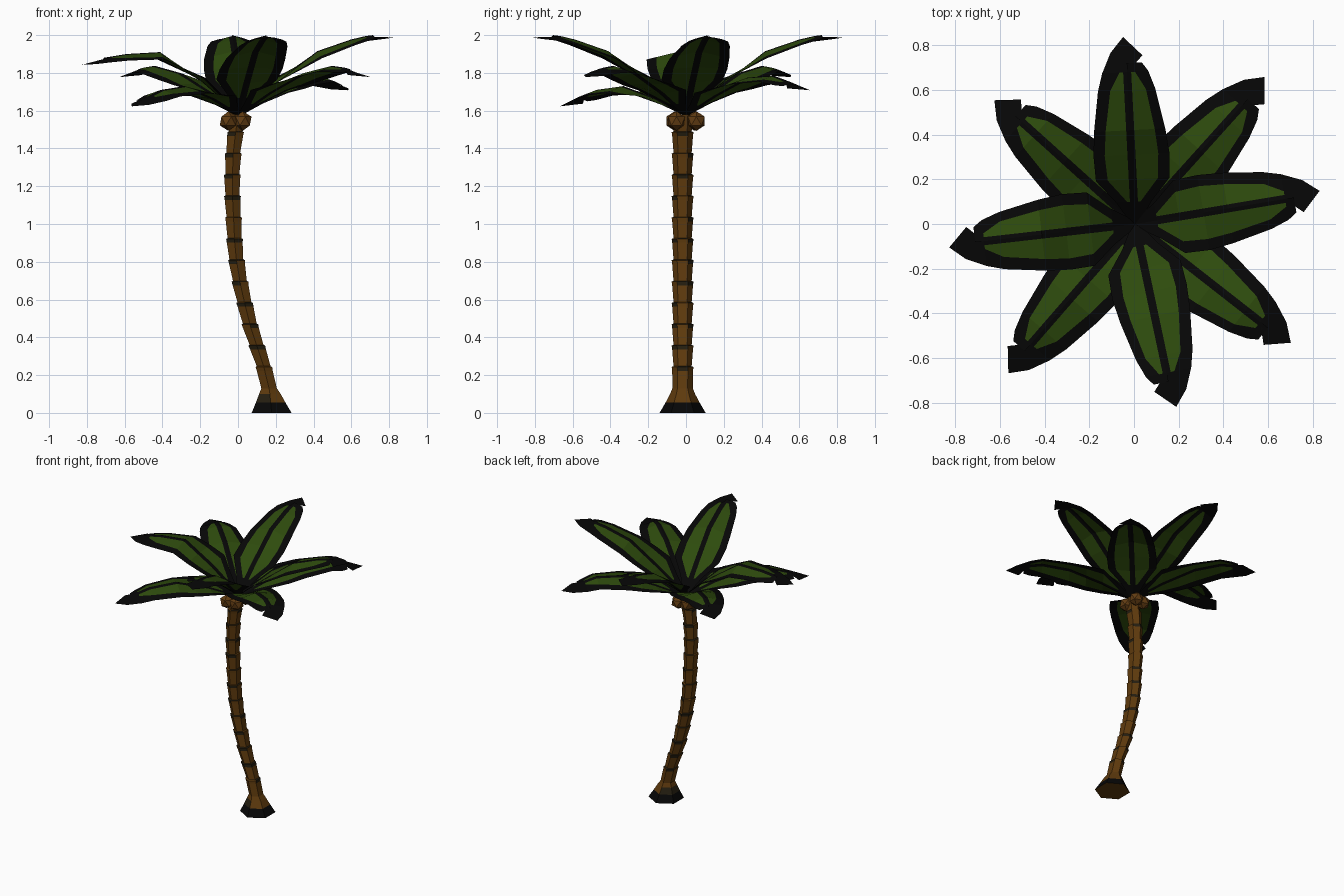
import bpy, bmesh, math, random
from mathutils import Vector

if "Cube" in bpy.data.objects:
    bpy.data.objects.remove(bpy.data.objects["Cube"])

random.seed(4)


def material(name, rgb):
    m = bpy.data.materials.new(name)
    m.diffuse_color = (*rgb, 1)
    m.use_nodes = True
    m.node_tree.nodes["Principled BSDF"].inputs["Base Color"].default_value = m.diffuse_color
    return m


GREEN = material("leaf green", (0.027, 0.070, 0.004))
BLACK = material("leaf black", (0.002, 0.002, 0.002))
BROWN = material("bark brown", (0.112, 0.042, 0.004))
DARK = material("bark dark", (0.018, 0.013, 0.005))
NUT = material("coconut brown", (0.120, 0.045, 0.006))


def finish(bm, name, mats):
    mesh = bpy.data.meshes.new(name)
    bm.to_mesh(mesh)
    bm.free()
    for m in mats:
        mesh.materials.append(m)
    ob = bpy.data.objects.new(name, mesh)
    bpy.context.collection.objects.link(ob)
    return ob


def interp(points, t):
    for (a, va), (b, vb) in zip(points, points[1:]):
        if t <= b:
            return va + (vb - va) * (t - a) / (b - a)
    return points[-1][1]


# Trunk: hexagonal rings that flare upward, along a bent path
PATH = [(0, .178), (.12, .167), (.25, .135), (.45, .068), (.65, .018), (.85, -.015),
        (1.0, -.022), (1.2, -.032), (1.4, -.024), (1.6, .003)]


def build_trunk():
    bm = bmesh.new()
    # (height, radius, chance that the band below is dark)
    levels = [(0, .122, 0), (.055, .09, 1), (.10, .066, .7), (.13, .054, 0)]
    z, step = .13, .113
    for i in range(13):
        top = z + step
        levels += [(top - .02, .055, 0), (top, .058, .45), (top + .004, .048, .8)]
        z = top
    levels = [l for l in levels if l[0] < 1.59]
    rings = []
    for z, r, _ in levels:
        cx = interp(PATH, z)
        sx = 1 if z < .11 else .88
        rings.append([bm.verts.new((cx + r * sx * math.sin(k * math.pi / 3),
                                    -.018 + r * math.cos(k * math.pi / 3), z))
                      for k in range(6)])
    for i in range(len(rings) - 1):
        for k in range(6):
            j = (k + 1) % 6
            f = bm.faces.new((rings[i][k], rings[i][j], rings[i + 1][j], rings[i + 1][k]))
            dark = random.random() < levels[i + 1][2]
            f.material_index = 2 if i == 0 else int(dark)
    bm.faces.new(rings[0])
    bm.faces.new(rings[-1])
    bmesh.ops.recalc_face_normals(bm, faces=bm.faces)
    finish(bm, "trunk", [BROWN, DARK, BLACK])


# Frond outline: distance, short half width, long half width, outer edge of green panel
OUTLINE = [(0, .015, .015, .012), (.1, .08, .08, .03), (.2, .165, .165, .112),
           (.31, .17, .17, .12), (.42, .157, .162, .11), (.6, .122, .135, .08),
           (.68, .095, .112, .035), (.72, .068, .068, .03)]
TIP = [(.68, .112), (.77, .07), (.838, .01), (.752, -.072), (.695, -.017), (.68, 0)]
# Cross-section: a slight V near the stem that turns into a droop further out
DROOP = [(0, -.3), (.2, -.12), (.42, .24), (.9, .28)]


def build_frond(name, angle, profile, stretch):
    bm = bmesh.new()
    a = math.radians(angle)
    along = Vector((math.cos(a), math.sin(a), 0))
    side = Vector((-math.sin(a), math.cos(a), 0))

    def point(s, w):
        p = Vector((.005, 0, 0)) + along * s * stretch + side * w
        p.z = interp(profile, s) - interp(DROOP, s) * abs(w)
        return bm.verts.new(p)

    rows = []
    for s, hs, hl, g in OUTLINE:
        rib = min(.018, g * .6)
        rows.append([point(s, w) for w in (-hs, -g, -rib, 0, rib, g, hl)])
    for i in range(len(rows) - 1):
        last = i == len(rows) - 2
        for c in range(3 if last else 6):      # one half stops early at a notch
            f = bm.faces.new((rows[i][c + 1], rows[i][c], rows[i + 1][c], rows[i + 1][c + 1]))
            f.material_index = 0 if c in (1, 4) and 1 <= i < len(rows) - 2 else 1
    # Blunt black tip on the longer half
    f = bm.faces.new([point(s, w) for s, w in TIP][::-1])
    f.material_index = 1
    loose = [v for v in bm.verts if not v.link_faces]
    bmesh.ops.delete(bm, geom=loose, context='VERTS')
    for f in bm.faces:
        f.normal_update()
        if f.normal.z < 0:
            f.normal_flip()
    finish(bm, name, [GREEN, BLACK])


def build_coconut(i, x, y, z):
    bm = bmesh.new()
    bmesh.ops.create_icosphere(bm, subdivisions=1, radius=.052)
    bmesh.ops.translate(bm, verts=bm.verts, vec=(x, y, z))
    finish(bm, f"coconut_{i}", [NUT])


build_trunk()

# Crown: four long raised fronds and four lower diagonal ones
HIGH = [(0, 1.58), (.2, 1.745), (.42, 1.915), (.64, 1.99), (.72, 2.0), (.84, 1.99)]
LEFT = [(0, 1.58), (.2, 1.755), (.42, 1.91), (.6, 1.90), (.72, 1.88), (.84, 1.845)]
MID = [(0, 1.57), (.2, 1.69), (.42, 1.80), (.58, 1.84), (.7, 1.825), (.84, 1.78)]
LOW = [(0, 1.57), (.2, 1.66), (.42, 1.73), (.6, 1.71), (.84, 1.625)]
SOFT = [(0, 1.57), (.2, 1.675), (.42, 1.775), (.6, 1.785), (.84, 1.71)]
for name, angle, profile, stretch in [
        ("right", 9.5, HIGH, 1), ("back", 93, HIGH, 1), ("left", 186.5, LEFT, 1),
        ("front", 282, HIGH, 1), ("back_right", 48, SOFT, 1.045),
        ("back_left", 138, MID, 1), ("front_left", 229, LOW, 1.045),
        ("front_right", 322, MID, 1.045)]:
    build_frond("frond_" + name, angle, profile, stretch)

# Coconuts under the crown
for i, (x, y) in enumerate([(-.05, -.06), (.025, -.05), (-.04, .045), (.025, .055)]):
    build_coconut(i, x, y, 1.545)
